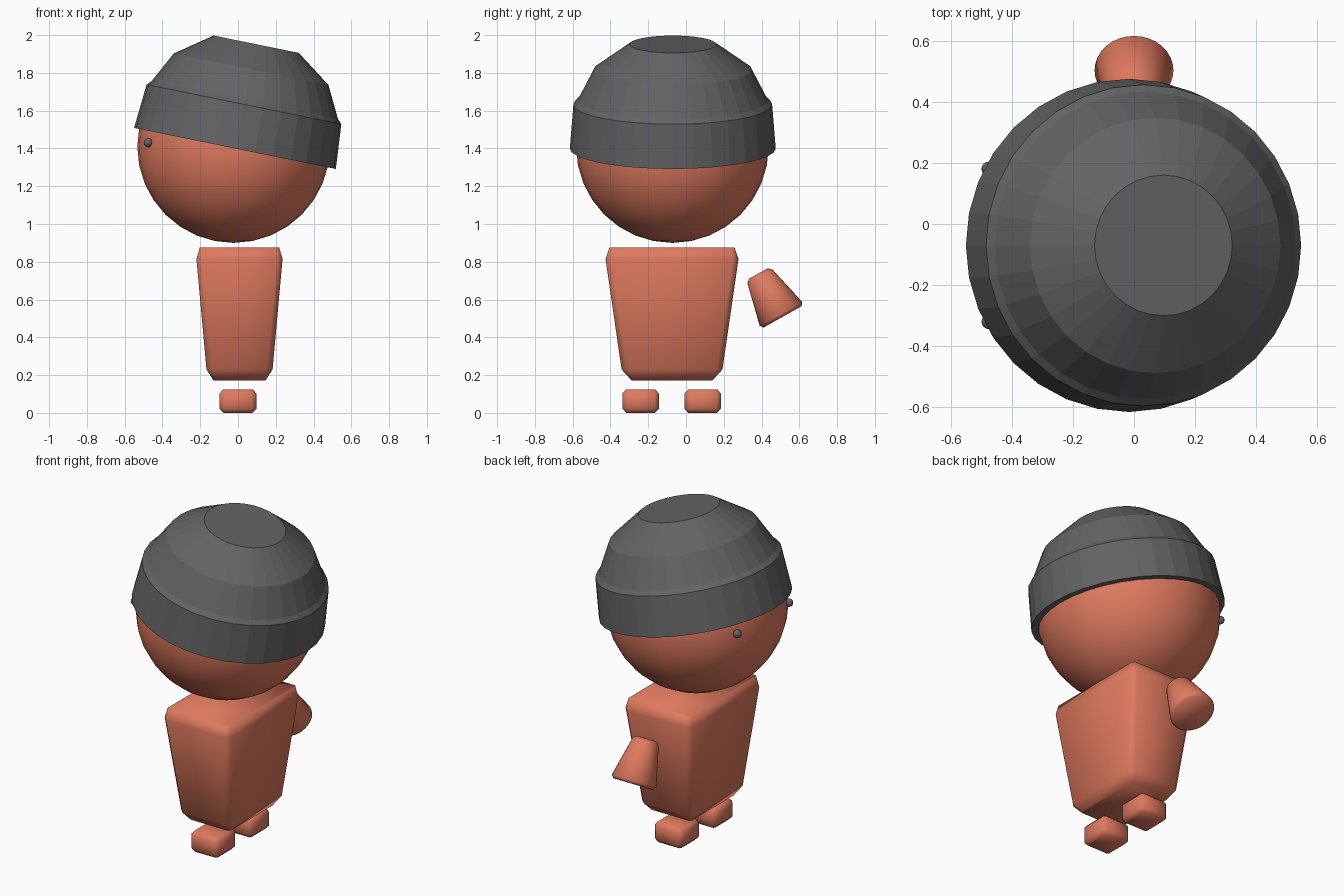
import bpy, bmesh, math
from mathutils import Vector, Matrix

if "Cube" in bpy.data.objects:
    bpy.data.objects.remove(bpy.data.objects["Cube"])


def material(name, rgb):
    m = bpy.data.materials.new(name)
    m.diffuse_color = (*rgb, 1)
    m.use_nodes = True
    m.node_tree.nodes["Principled BSDF"].inputs["Base Color"].default_value = m.diffuse_color
    return m


CLAY = material("terracotta", (0.745, 0.195, 0.114))
GREY = material("charcoal grey", (0.125, 0.125, 0.125))


def finish(name, bm, mat, smooth=True):
    bmesh.ops.recalc_face_normals(bm, faces=bm.faces)
    me = bpy.data.meshes.new(name)
    bm.to_mesh(me)
    bm.free()
    me.materials.append(mat)
    for p in me.polygons:
        p.use_smooth = smooth
    ob = bpy.data.objects.new(name, me)
    bpy.context.collection.objects.link(ob)
    return ob


def loft(bm, rings):
    """Skin a stack of equal-length point rings and cap both ends."""
    vs = [[bm.verts.new(p) for p in r] for r in rings]
    n = len(vs[0])
    for a, b in zip(vs, vs[1:]):
        for i in range(n):
            bm.faces.new((a[i], a[(i + 1) % n], b[(i + 1) % n], b[i]))
    bm.faces.new(vs[0][::-1])
    bm.faces.new(vs[-1])


def lathe(name, profile, sides, origin, axis, mat, smooth):
    """Turn (radius, height) points around an axis through origin."""
    bm = bmesh.new()
    loft(bm, [[(r * math.cos(math.tau * i / sides), r * math.sin(math.tau * i / sides), h)
               for i in range(sides)] for r, h in profile])
    rot = Vector((0, 0, 1)).rotation_difference(Vector(axis)).to_matrix().to_4x4()
    bm.transform(Matrix.Translation(origin) @ rot)
    return finish(name, bm, mat, smooth)


def ball(name, centre, radius, u, v, mat):
    bm = bmesh.new()
    bmesh.ops.create_uvsphere(bm, u_segments=u, v_segments=v, radius=radius)
    bm.transform(Matrix.Translation(centre))
    return finish(name, bm, mat)


def chamfered_block(name, centre, levels, mat):
    """Stack of chamfered rectangles: (z, half x, half y, corner cut)."""
    cx, cy = centre
    rings = []
    for z, hx, hy, c in levels:
        q = [(hx, hy - c), (hx - c, hy), (c - hx, hy), (-hx, hy - c),
             (-hx, c - hy), (c - hx, -hy), (hx - c, -hy), (hx, c - hy)]
        rings.append([(cx + x, cy + y, z) for x, y in q])
    bm = bmesh.new()
    loft(bm, rings)
    return finish(name, bm, mat)


# Head and eyes (the face looks towards -x)
ball("head", (-0.023, -0.072, 1.41), 0.51, 32, 16, CLAY)
for side, s in (("left", -1), ("right", 1)):
    ball(f"{side}_eye", (-0.475, -0.07 + s * 0.25, 1.43), 0.024, 16, 8, GREY)

# Tilted hat with a raised band
tilt = math.radians(11.5)
lathe("hat", [(0.48, 0.01), (0.495, 0), (0.545, 0), (0.526, 0.238), (0.503, 0.262),
              (0.418, 0.428), (0.23, 0.563)], 32, (-0.016, -0.07, 1.40),
      (math.sin(tilt), 0, math.cos(tilt)), GREY, False)

# Tapered torso
chamfered_block("torso", (0.008, -0.074), [
    (0.172, 0.138, 0.214, 0.012), (0.23, 0.175, 0.267, 0.03),
    (0.815, 0.228, 0.352, 0.03), (0.876, 0.21, 0.331, 0.012)], CLAY)

# Feet
for side, y in (("left", -0.24), ("right", 0.088)):
    chamfered_block(f"{side}_foot", (0, y), [
        (0.0, 0.077, 0.076, 0.008), (0.022, 0.097, 0.096, 0.022),
        (0.103, 0.097, 0.096, 0.022), (0.125, 0.077, 0.076, 0.008)], CLAY)

# Single raised arm, a stubby cone
lathe("arm", [(0.056, 0), (0.076, 0.018), (0.129, 0.245), (0.115, 0.263)], 32,
      (0, 0.383, 0.738), Vector((0, 0.126, -0.225)).normalized(), CLAY, True)
